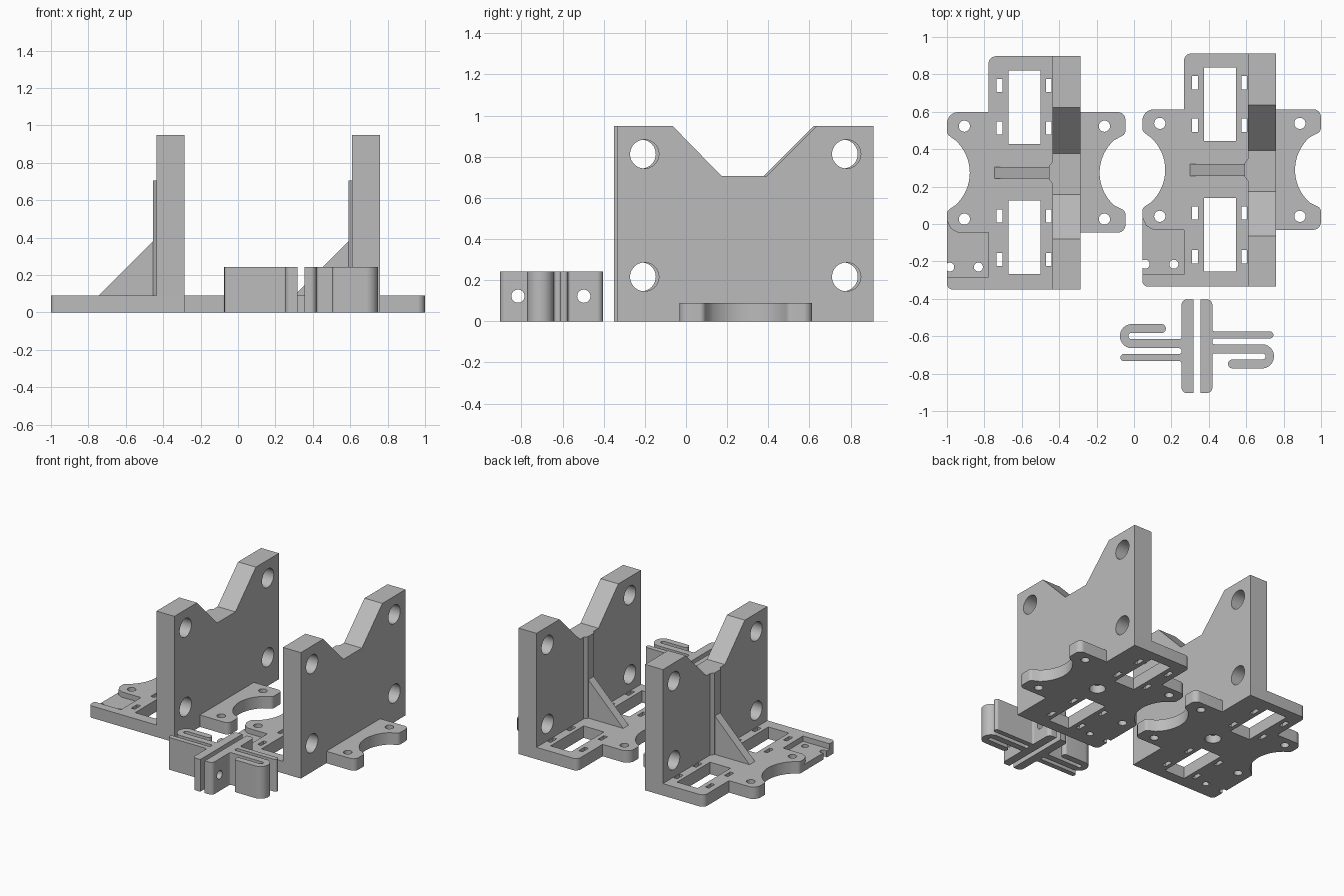
import bpy, bmesh, math
from mathutils import Vector

cube = bpy.data.objects.get("Cube")
if cube:
    bpy.data.objects.remove(cube, do_unlink=True)

grey = bpy.data.materials.new("plain grey")
grey.use_nodes = True
colour = (0.5, 0.5, 0.5, 1)
grey.diffuse_color = colour
grey.node_tree.nodes["Principled BSDF"].inputs["Base Color"].default_value = colour


def rounded(points, steps=8):
    """Outline from (x, y) or (x, y, radius) corners."""
    out = []
    for i, item in enumerate(points):
        p = Vector(item[:2])
        if len(item) == 2:
            out.append(p)
            continue
        r = item[2]
        d1 = (Vector(points[i - 1][:2]) - p).normalized()
        d2 = (Vector(points[(i + 1) % len(points)][:2]) - p).normalized()
        half = d1.angle(d2) / 2
        t = r / math.tan(half)
        c = p + (d1 + d2).normalized() * r / math.sin(half)
        a, b = p + d1 * t - c, p + d2 * t - c
        out += [c + a.lerp(b, k / steps).normalized() * r for k in range(steps + 1)]
    return out


def arc(cx, cy, r, start, end, n):
    angles = [math.radians(start + (end - start) * k / n) for k in range(n + 1)]
    return [(cx + r * math.cos(a), cy + r * math.sin(a)) for a in angles]


def circle(cx, cy, r, n=32):
    return arc(cx, cy, r, 0, 360, n)[:-1]


def rect(x0, x1, y0, y1):
    return [(x0, y0), (x1, y0), (x1, y1), (x0, y1)]


def prism(name, outline, lo, hi, axis="z"):
    place = {"z": lambda a, b, h: (a, b, h),
             "x": lambda a, b, h: (h, a, b),
             "y": lambda a, b, h: (a, h, b)}[axis]
    bm = bmesh.new()
    rings = [[bm.verts.new(place(p[0], p[1], h)) for p in outline] for h in (lo, hi)]
    for ring in rings:
        bm.faces.new(ring)
    n = len(outline)
    for i in range(n):
        j = (i + 1) % n
        bm.faces.new((rings[0][i], rings[0][j], rings[1][j], rings[1][i]))
    bmesh.ops.recalc_face_normals(bm, faces=bm.faces)
    mesh = bpy.data.meshes.new(name)
    bm.to_mesh(mesh)
    bm.free()
    mesh.materials.append(grey)
    ob = bpy.data.objects.new(name, mesh)
    bpy.context.collection.objects.link(ob)
    return ob


def cut(ob, cutters):
    """Subtract each cutter, bake the result and remove the cutters."""
    for c in cutters:
        c.hide_render = True
        mod = ob.modifiers.new("cut", "BOOLEAN")
        mod.operation, mod.solver, mod.object = "DIFFERENCE", "EXACT", c
    deps = bpy.context.evaluated_depsgraph_get()
    mesh = bpy.data.meshes.new_from_object(ob.evaluated_get(deps))
    ob.modifiers.clear()
    ob.data = mesh
    for c in cutters:
        bpy.data.objects.remove(c, do_unlink=True)


def smooth(ob):
    bpy.ops.object.select_all(action="DESELECT")
    ob.select_set(True)
    bpy.context.view_layer.objects.active = ob
    bpy.ops.object.shade_smooth_by_angle(angle=math.radians(30))


MID = 0.274      # middle of the bracket along y
THICK = 0.09     # base plate thickness

# Base plate with scalloped wings
plate = prism("base_plate", rounded(
    [(-1, -0.35, 0.03), (-0.286, -0.35), (-0.286, -0.046),
     (-0.046, -0.046, 0.04), (-0.046, 0.07, 0.03)]
    + arc(0.05, MID, 0.234, 228, 132, 16)
    + [(-0.046, 0.48, 0.03), (-0.046, 0.598, 0.04), (-0.286, 0.598),
       (-0.286, 0.897), (-0.778, 0.897, 0.04), (-0.778, 0.598),
       (-1, 0.598, 0.06), (-1, 0.48, 0.03)]
    + arc(-1.112, MID, 0.234, 48, -48, 16)
    + [(-1, 0.07, 0.03)]), 0, THICK)


def through(outline, lo=-0.1, hi=0.2):
    return prism("cutter", outline, lo, hi)


# Windows, tie slots, screw holes, corner recess and underside pocket
cutters = [through(rect(-0.671, -0.5, y0, y0 + 0.393)) for y0 in (-0.268, 0.428)]
for y in (-0.19, 0.043, 0.513, 0.74):
    for x in (-0.719, -0.455):
        cutters.append(through(rect(x - 0.015, x + 0.015, y - 0.035, y + 0.035)))
for x in (-0.907, -0.158):
    for y in (0.026, 0.523):
        cutters.append(through(circle(x, y, 0.03)))
cutters.append(through([(-1.05, -0.284), (-0.778, -0.284), (-0.778, -0.046),
                        (-0.94, -0.046), (-0.98, -0.025), (-1, 0.02),
                        (-1.05, 0.02)], 0.05))
cutters += [through(circle(x, -0.23, 0.024)) for x in (-0.832, -0.985)]
cutters.append(through(circle(-0.475, MID, 0.056), hi=0.06))
cut(plate, cutters)

# Upright wall with a notch and four bolt holes
wall = prism("upright_wall", [
    (-0.35, THICK), (0.897, THICK), (0.897, 0.95), (0.622, 0.95), (0.378, 0.706),
    (0.158, 0.706), (-0.08, 0.95), (-0.35, 0.95)], -0.435, -0.286, "x")
cut(wall, [prism("cutter", circle(MID + s * 0.491, z, 0.07, 48), -0.6, -0.1, "x")
           for s in (-1, 1) for z in (0.216, 0.813)])

# Tapered spine on the wall and the triangular gusset
spine = prism("wall_spine", [(-0.435, MID - 0.06), (-0.435, MID + 0.06),
                             (-0.455, MID + 0.035), (-0.455, MID - 0.035)],
              THICK, 0.706)
gusset = prism("gusset", [(-0.745, THICK), (-0.455, THICK), (-0.455, 0.38)],
               MID - 0.032, MID + 0.032, "y")

# Second bracket beside the first
for part in (plate, wall, spine, gusset):
    smooth(part)
    twin = part.copy()
    twin.name = "second_" + part.name
    twin.location = (1.045, 0.015, 0)
    bpy.context.collection.objects.link(twin)

# Spring clip: two mirrored halves, each a bar with a hook and a finger
half = rounded([
    (0.318, -0.403), (0.318, -0.904), (0.254, -0.904, 0.03),
    (0.254, -0.733, 0.012), (-0.072, -0.733, 0.018), (-0.072, -0.695, 0.018),
    (0.254, -0.695, 0.012), (0.254, -0.664, 0.012),
    (-0.075, -0.664, 0.063), (-0.075, -0.535, 0.063),
    (0.17, -0.535, 0.023), (0.17, -0.583, 0.023),
    (-0.03, -0.583, 0.015), (-0.03, -0.615, 0.015),
    (0.254, -0.615, 0.012), (0.254, -0.403, 0.03)])
turned = [(0.673 - p[0], -1.307 - p[1]) for p in half]
for name, outline in (("clip_half_right", half), ("clip_half_left", turned)):
    clip = prism(name, outline, 0, 0.243)
    cut(clip, [prism("cutter", circle(y, 0.122, 0.032), 0.2, 0.47, "x")
               for y in (-0.817, -0.497)])
    smooth(clip)
